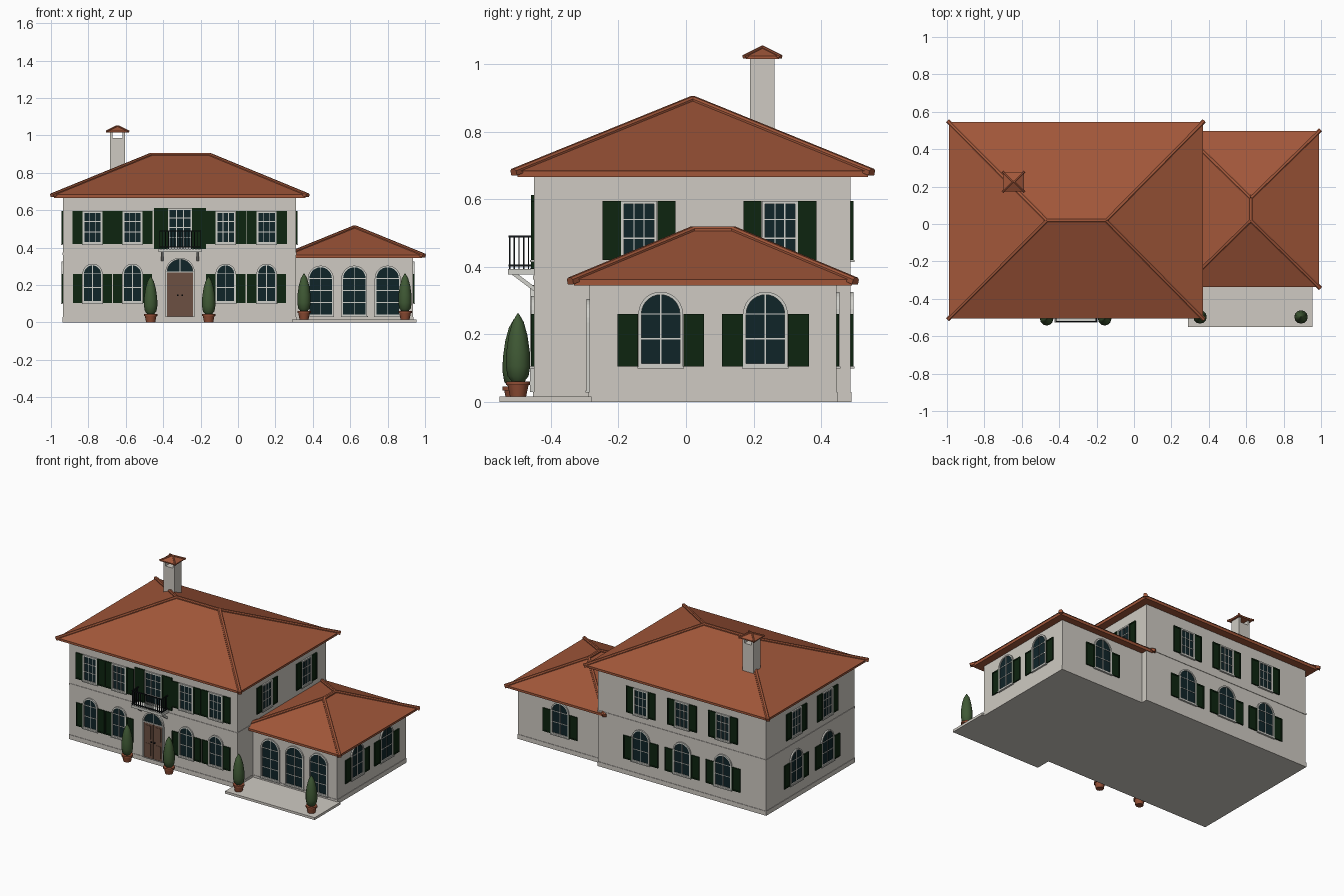
import bpy, bmesh, math
from mathutils import Matrix, Vector

if "Cube" in bpy.data.objects:
    bpy.data.objects.remove(bpy.data.objects["Cube"])


def material(name, rgb):
    m = bpy.data.materials.new(name)
    m.use_nodes = True
    m.diffuse_color = (*rgb, 1)
    bsdf = m.node_tree.nodes["Principled BSDF"]
    bsdf.inputs["Base Color"].default_value = (*rgb, 1)
    bsdf.inputs["Roughness"].default_value = 0.8
    return m


STUCCO = material("stucco", (0.62, 0.59, 0.54))
TILE = material("roof_tile", (0.36, 0.095, 0.042))
TRIM = material("pale_trim", (0.63, 0.63, 0.59))
GLASS = material("dark_glass", (0.005, 0.018, 0.022))
GREEN = material("shutter_green", (0.004, 0.018, 0.005))
WOOD = material("door_brown", (0.15, 0.08, 0.055))
IRON = material("black_iron", (0.006, 0.008, 0.01))
LEAF = material("foliage", (0.05, 0.1, 0.035))
POT = material("terracotta_pot", (0.28, 0.075, 0.035))

# Each named part gathers its pieces in one mesh
parts = {}


def part(name, mat):
    return parts.setdefault(name, (bmesh.new(), mat))[0]


def prism(bm, pts, M, d0, d1, inner=None):
    """Extrude an outline along local z; with an inner outline it becomes a ring."""
    def ring(points, d):
        return [bm.verts.new(M @ Vector((u, v, d))) for u, v in points]
    a, b = ring(pts, d0), ring(pts, d1)
    n = len(pts)
    if inner:
        c, d = ring(inner, d0), ring(inner, d1)
        loops = [(a, b), (b, d), (d, c), (c, a)]
    else:
        bm.faces.new(a[::-1])
        bm.faces.new(b)
        loops = [(a, b)]
    for p, q in loops:
        for i in range(n):
            j = (i + 1) % n
            bm.faces.new((p[i], p[j], q[j], q[i]))


def rect(u0, u1, v0, v1):
    return [(u0, v0), (u1, v0), (u1, v1), (u0, v1)]


def arch(w, v0, spring):
    r = w / 2
    curve = [(r * math.cos(math.pi * i / 14), spring + r * math.sin(math.pi * i / 14)) for i in range(15)]
    return [(-r, v0), (r, v0)] + curve


def box(bm, x0, x1, y0, y1, z0, z1):
    prism(bm, rect(x0, x1, y0, y1), Matrix(), z0, z1)


def beam(bm, a, b, pts, extend=0.0):
    """Sweep a small profile from a to b."""
    a, b = Vector(a), Vector(b)
    d = (b - a).normalized()
    side = d.cross((0, 0, 1)).normalized()
    M = Matrix((side, side.cross(d), d)).transposed().to_4x4()
    M.translation = a
    prism(bm, pts, M, -extend, (b - a).length)


def lathe(bm, profile, x, y, z, sides=12):
    rings = []
    for r, h in profile:
        rings.append([bm.verts.new((x + r * math.cos(math.tau * i / sides),
                                    y + r * math.sin(math.tau * i / sides), z + h)) for i in range(sides)])
    for p, q in zip(rings, rings[1:]):
        for i in range(sides):
            j = (i + 1) % sides
            bm.faces.new((p[i], p[j], q[j], q[i]))
    bm.faces.new(rings[0][::-1])
    bm.faces.new(rings[-1])


# Walls, plinths and string course
MAIN = (-0.935, 0.31, -0.45, 0.487)
WING = (0.30, 0.935, -0.285, 0.445)


def band(bm, b, grow, z0, z1):
    box(bm, b[0] - grow, b[1] + grow, b[2] - grow, b[3] + grow, z0, z1)


band(part("main_walls", STUCCO), MAIN, 0, 0.01, 0.672)
band(part("wing_walls", STUCCO), WING, 0, 0.01, 0.35)
band(part("plinth", STUCCO), MAIN, 0.003, 0, 0.03)
band(part("plinth", STUCCO), WING, 0.003, 0, 0.03)
band(part("string_course", STUCCO), MAIN, 0.003, 0.362, 0.374)
box(part("terrace", STUCCO), 0.29, 0.955, -0.552, -0.28, 0, 0.016)


# Hipped roofs with raised ridge caps
def hip_roof(name, x0, x1, y0, y1, z0, z1, ridge, cap):
    bm = part(name, TILE)
    box(bm, x0 + cap / 4, x1 - cap / 4, y0 + cap / 4, y1 - cap / 4, z0, z1)
    corners = [(x0, y0, z1), (x1, y0, z1), (x1, y1, z1), (x0, y1, z1)]
    eave = [bm.verts.new(c) for c in corners]
    a, b = (bm.verts.new(r) for r in ridge)
    if ridge[0][1] == ridge[1][1]:
        faces, ends = ((0, 1, b, a), (1, 2, b), (2, 3, a, b), (3, 0, a)), (0, 1, 1, 0)
    else:
        faces, ends = ((0, 1, a), (1, 2, b, a), (2, 3, b), (3, 0, a, b)), (0, 0, 1, 1)
    for f in faces:
        bm.faces.new([eave[v] if isinstance(v, int) else v for v in f])
    bm.faces.new(eave[::-1])
    caps = part(name + "_ridge_caps", TILE)
    h = cap / 2
    profile = [(-h, -h), (h, -h), (h, h * 0.2), (h * 0.5, h * 0.7), (-h * 0.5, h * 0.7), (-h, h * 0.2)]
    for c, e in zip(corners, ends):
        beam(caps, c, ridge[e], profile, cap * 0.35)
    beam(caps, ridge[0], ridge[1], profile)


hip_roof("main_roof", -0.99, 0.368, -0.505, 0.545, 0.666, 0.684,
         ((-0.467, 0.02, 0.897), (-0.15, 0.02, 0.897)), 0.024)
hip_roof("wing_roof", 0.258, 0.99, -0.338, 0.497, 0.344, 0.362,
         ((0.624, 0.02, 0.511), (0.624, 0.14, 0.511)), 0.024)

# Chimney with an open flue under a small hipped cap
stack = part("chimney", STUCCO)
box(stack, -0.685, -0.603, 0.19, 0.262, 0.7, 0.985)
for x in (-0.685, -0.617):
    box(stack, x, x + 0.014, 0.19, 0.262, 0.98, 1.018)
hip_roof("chimney_cap", -0.7, -0.588, 0.174, 0.278, 1.015, 1.024,
         ((-0.648, 0.226, 1.05), (-0.64, 0.226, 1.05)), 0.012)


# Windows and shutters, placed on a wall by direction
def on_wall(side, c, block):
    if side == "front":
        o, u, n = (c, block[2], 0), (1, 0, 0), (0, -1, 0)
    elif side == "back":
        o, u, n = (c, block[3], 0), (-1, 0, 0), (0, 1, 0)
    elif side == "left":
        o, u, n = (block[1], c, 0), (0, 1, 0), (1, 0, 0)
    else:
        o, u, n = (block[0], c, 0), (0, -1, 0), (-1, 0, 0)
    M = Matrix((u, (0, 0, 1), n)).transposed().to_4x4()
    M.translation = o
    return M


def shutters(M, w, sw, z0, z1):
    bm = part("shutters", GREEN)
    for s in (-1, 1):
        c = s * (w / 2 + sw / 2)
        outer = rect(c - sw / 2 + 0.001, c + sw / 2 - 0.001, z0, z1)
        e = 0.008
        hole = rect(c - sw / 2 + e, c + sw / 2 - e, z0 + e, z1 - e)
        prism(bm, outer, M, 0, 0.008, hole)
        prism(bm, hole, M, 0, 0.005)


def window(M, w, z0, z1, cols, rows, arched=False, sw=0):
    """z1 is the head of a square window or the springing of an arched one."""
    t = 0.009
    inner_w = w - 2 * t
    if arched:
        outer, inner = arch(w, z0, z1), arch(inner_w, z0 + t, z1)
        top = z1 + inner_w / 2
    else:
        outer = rect(-w / 2, w / 2, z0, z1)
        inner = rect(-inner_w / 2, inner_w / 2, z0 + t, z1 - t)
        top = z1 - t
    prism(part("window_frames", TRIM), outer, M, 0, 0.009, inner)
    prism(part("window_glass", GLASS), inner, M, 0, 0.003)
    bars = part("window_bars", TRIM)
    for i in range(1, cols):
        u = -inner_w / 2 + inner_w * i / cols
        prism(bars, rect(u - 0.002, u + 0.002, z0 + t, top), M, 0, 0.006)
    for i in range(1, rows + arched):
        v = z0 + t + (z1 - z0 - t) * i / rows
        prism(bars, rect(-inner_w / 2, inner_w / 2, v - 0.002, v + 0.002), M, 0, 0.0055)
    prism(part("window_sills", TRIM), rect(-w / 2 - 0.003, w / 2 + 0.003, z0 - 0.006, z0), M, 0, 0.012)
    if sw:
        shutters(M, w, sw, z0, min(z1, 0.595))


def upper(side, c):
    window(on_wall(side, c, MAIN), 0.106, 0.42, 0.595, 3, 3, sw=0.056)


def lower(side, c, block, w=0.132):
    window(on_wall(side, c, block), w, 0.105, 0.26, 2, 2, True, w * 0.48)


for x in (-0.778, -0.564, -0.066, 0.153):
    upper("front", x)
    lower("front", x, MAIN, 0.108)
for x in (-0.618, -0.314, -0.008):
    upper("back", x)
    lower("back", x, MAIN)
for y in (-0.16, 0.17):
    upper("right", y)
    lower("right", y, MAIN)
for y in (-0.139, 0.278):
    upper("left", y)
for y in (-0.075, 0.235):
    lower("left", y, WING)
lower("back", 0.62, WING)
for x in (0.442, 0.622, 0.8):
    window(on_wall("front", x, WING), 0.138, 0.034, 0.235, 2, 3, True)

# Front door with fanlight
D = on_wall("front", -0.31, MAIN)
prism(part("door_surround", TRIM), arch(0.156, 0.03, 0.268), D, 0, 0.012, arch(0.138, 0.032, 0.268))
prism(part("fanlight", GLASS), arch(0.138, 0.268, 0.27), D, 0, 0.003)
fan = part("fanlight_bars", TRIM)
prism(fan, rect(-0.07, 0.07, 0.266, 0.272), D, 0, 0.009)
prism(fan, rect(-0.002, 0.002, 0.27, 0.338), D, 0, 0.006)
for s in (-1, 1):
    prism(part("door_leaves", WOOD), rect(s * 0.001, s * 0.069, 0.032, 0.266), D, 0, 0.005)
    for z0, z1 in ((0.05, 0.13), (0.16, 0.25)):
        prism(part("door_panels", WOOD), rect(s * 0.018, s * 0.056, z0, z1), D, 0, 0.007)
    prism(part("door_knobs", IRON), rect(s * 0.008, s * 0.015, 0.141, 0.149), D, 0, 0.014)

# Balcony: tall window, slab, brackets and iron railing
window(D, 0.128, 0.396, 0.61, 3, 4)
shutters(D, 0.128, 0.075, 0.393, 0.613)
box(part("balcony_slab", TRIM), -0.425, -0.195, -0.527, -0.445, 0.377, 0.394)
for x in (-0.405, -0.215):
    beam(part("balcony_brackets", TRIM), (x, -0.446, 0.332), (x, -0.51, 0.38), rect(-0.006, 0.006, -0.006, 0.006))
rail = part("balcony_railing", IRON)
X0, X1, Y0, Y1 = -0.418, -0.202, -0.522, -0.452
for z in (0.4, 0.486):
    box(rail, X0, X1, Y0 - 0.003, Y0 + 0.003, z, z + 0.006)
    for x in (X0, X1):
        box(rail, x - 0.003, x + 0.003, Y0 - 0.003, Y1, z, z + 0.006)


def baluster(x, y):
    box(rail, x - 0.002, x + 0.002, y - 0.002, y + 0.002, 0.394, 0.488)


for i in range(15):
    baluster(X0 + (X1 - X0) * i / 14, Y0)
for i in range(1, 6):
    for x in (X0, X1):
        baluster(x, Y0 + (Y1 - Y0) * i / 5)

# Potted cypresses
for x, y, z in ((-0.467, -0.507, 0), (-0.157, -0.507, 0), (0.353, -0.497, 0.016), (0.893, -0.497, 0.016)):
    lathe(part("plant_pots", POT), [(0.024, 0), (0.031, 0.034), (0.036, 0.034), (0.036, 0.045), (0.03, 0.045)], x, y, z)
    lathe(part("cypresses", LEAF), [(0.018, 0.044), (0.031, 0.06), (0.036, 0.09), (0.035, 0.13),
                                    (0.028, 0.18), (0.017, 0.22), (0.002, 0.246)], x, y, z)

# Turn the gathered meshes into objects
for name, (bm, mat) in parts.items():
    bmesh.ops.remove_doubles(bm, verts=bm.verts, dist=1e-6)
    bmesh.ops.recalc_face_normals(bm, faces=bm.faces)
    mesh = bpy.data.meshes.new(name)
    bm.to_mesh(mesh)
    bm.free()
    mesh.materials.append(mat)
    obj = bpy.data.objects.new(name, mesh)
    bpy.context.collection.objects.link(obj)
    obj.select_set(False)

for name in ("cypresses", "plant_pots"):
    obj = bpy.data.objects[name]
    obj.select_set(True)
    bpy.context.view_layer.objects.active = obj
bpy.ops.object.shade_smooth_by_angle(angle=math.radians(40))
